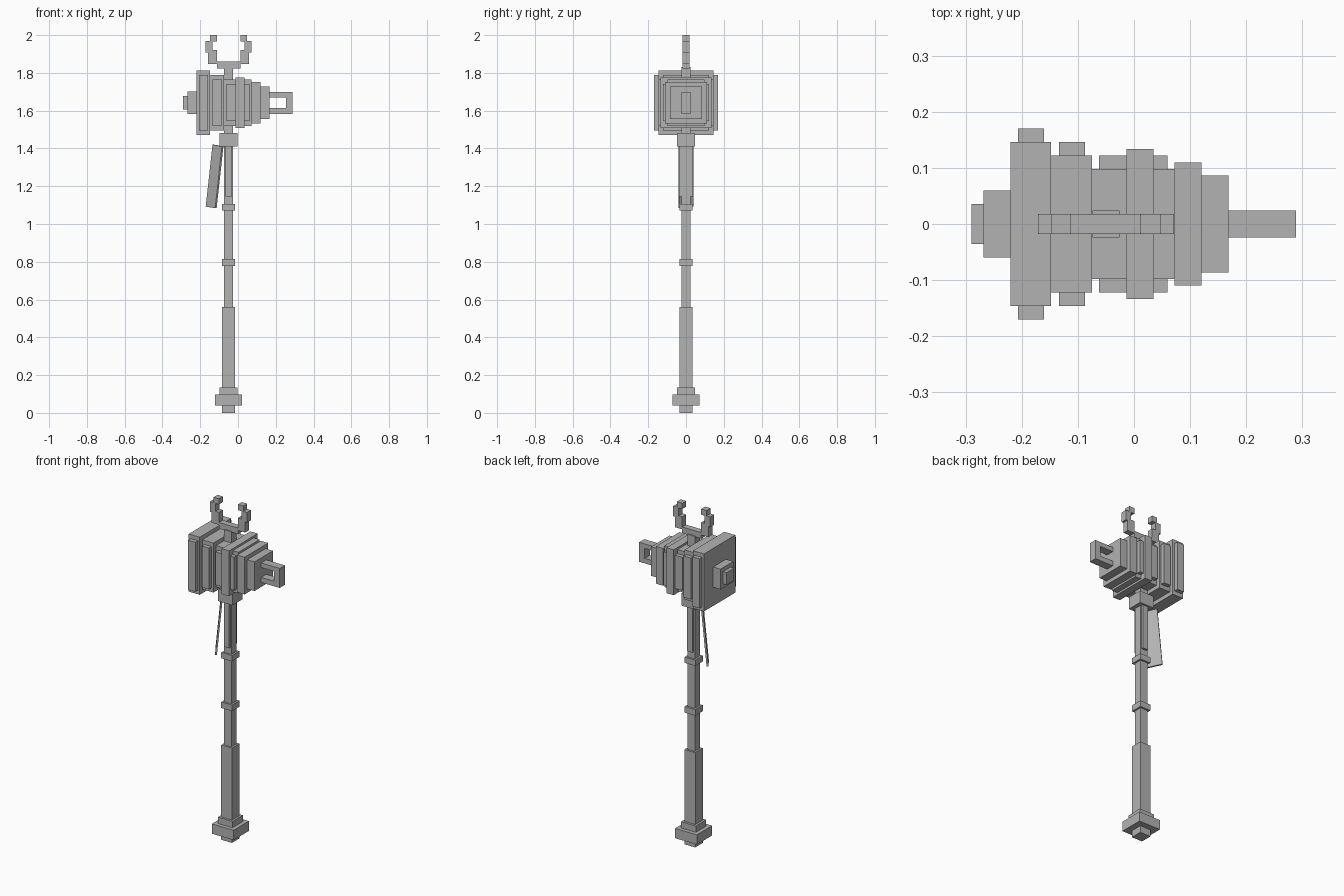
import bpy
import bmesh
from mathutils import Matrix, Vector

cube = bpy.data.objects.get("Cube")
if cube:
    bpy.data.objects.remove(cube, do_unlink=True)

SHAFT_X = -0.05   # shaft axis
HEAD_Z = 1.642    # head axis

grey = bpy.data.materials.new("plain grey")
grey.use_nodes = True
COLOUR = (0.45, 0.45, 0.45, 1)
grey.diffuse_color = COLOUR
grey.node_tree.nodes["Principled BSDF"].inputs["Base Color"].default_value = COLOUR


def finish(name, bm):
    bmesh.ops.recalc_face_normals(bm, faces=bm.faces)
    mesh = bpy.data.meshes.new(name)
    bm.to_mesh(mesh)
    bm.free()
    mesh.materials.append(grey)
    obj = bpy.data.objects.new(name, mesh)
    bpy.context.collection.objects.link(obj)
    return obj


def box(name, x0, x1, y, z0, z1):
    """Box centred on y = 0 with half depth y."""
    bm = bmesh.new()
    m = Matrix.Translation(((x0 + x1) / 2, 0, (z0 + z1) / 2)) @ \
        Matrix.Diagonal((x1 - x0, 2 * y, z1 - z0, 1))
    bmesh.ops.create_cube(bm, size=1, matrix=m)
    return finish(name, bm)


def post(name, half, z0, z1):
    """Square section around the shaft axis."""
    return box(name, SHAFT_X - half, SHAFT_X + half, half, z0, z1)


def slab(name, x0, x1, y, z):
    """Block along the head axis with half depth y and half height z."""
    return box(name, x0, x1, y, HEAD_Z - z, HEAD_Z + z)


# Shaft, grip and pommel
post("pommel_tip", 0.035, 0, 0.04)
post("pommel", 0.071, 0.04, 0.098)
post("pommel_collar", 0.048, 0.098, 0.135)
post("grip", 0.035, 0.135, 0.56)
post("shaft", 0.024, 0.56, 1.83)
post("lower_ring", 0.035, 0.778, 0.814)
post("upper_ring", 0.035, 1.072, 1.106)
post("head_collar", 0.047, 1.411, 1.483)
box("shaft_inlay", -0.067, -0.032, 0.036, 1.146, 1.411)

# Hammer head, from the striking end to the tail
slab("face_stud", -0.29, -0.268, 0.036, 0.036)
slab("face_boss", -0.268, -0.22, 0.06, 0.06)
slab("face_plate", -0.22, -0.148, 0.146, 0.17)
slab("face_plate_band", -0.207, -0.16, 0.17, 0.146)
slab("second_plate", -0.148, -0.075, 0.122, 0.146)
slab("second_plate_band", -0.134, -0.087, 0.146, 0.122)
slab("head_core", -0.075, 0.072, 0.098, 0.122)
slab("head_core_band", -0.062, 0.06, 0.122, 0.098)
slab("head_ring", -0.013, 0.035, 0.134, 0.134)
slab("tail_step_large", 0.072, 0.12, 0.11, 0.11)
slab("tail_step_small", 0.12, 0.168, 0.086, 0.086)

# Square loop on the tail
box("loop_top", 0.168, 0.253, 0.024, 1.671, 1.698)
box("loop_bottom", 0.168, 0.253, 0.024, 1.583, 1.613)
box("loop_end", 0.253, 0.289, 0.024, 1.583, 1.698)

# Horned crest, mirrored about the shaft
box("crest_bar", SHAFT_X - 0.062, SHAFT_X + 0.062, 0.018, 1.824, 1.86)
HORN = [("base", 0.062, 0.109, 1.846, 1.92),
        ("side", 0.085, 0.121, 1.908, 1.968),
        ("tip", 0.062, 0.097, 1.966, 2.0)]
for part, a, b, z0, z1 in HORN:
    box("left_horn_" + part, SHAFT_X + a, SHAFT_X + b, 0.018, z0, z1)
    box("right_horn_" + part, SHAFT_X - b, SHAFT_X - a, 0.018, z0, z1)

# Hanging cloth, a thin slanted sheet turned across the shaft
bm = bmesh.new()
bmesh.ops.create_cube(bm, size=1)
width = Vector((0.05, -0.076, -0.008))
thick = Vector((0.008, 0.006, 0))
height = Vector((0.036, 0, 0.328))
centre = Vector((-0.124, 0, 1.252))
for v in bm.verts:
    v.co = centre + width * v.co.x + thick * v.co.y + height * v.co.z
finish("hanging_cloth", bm)
